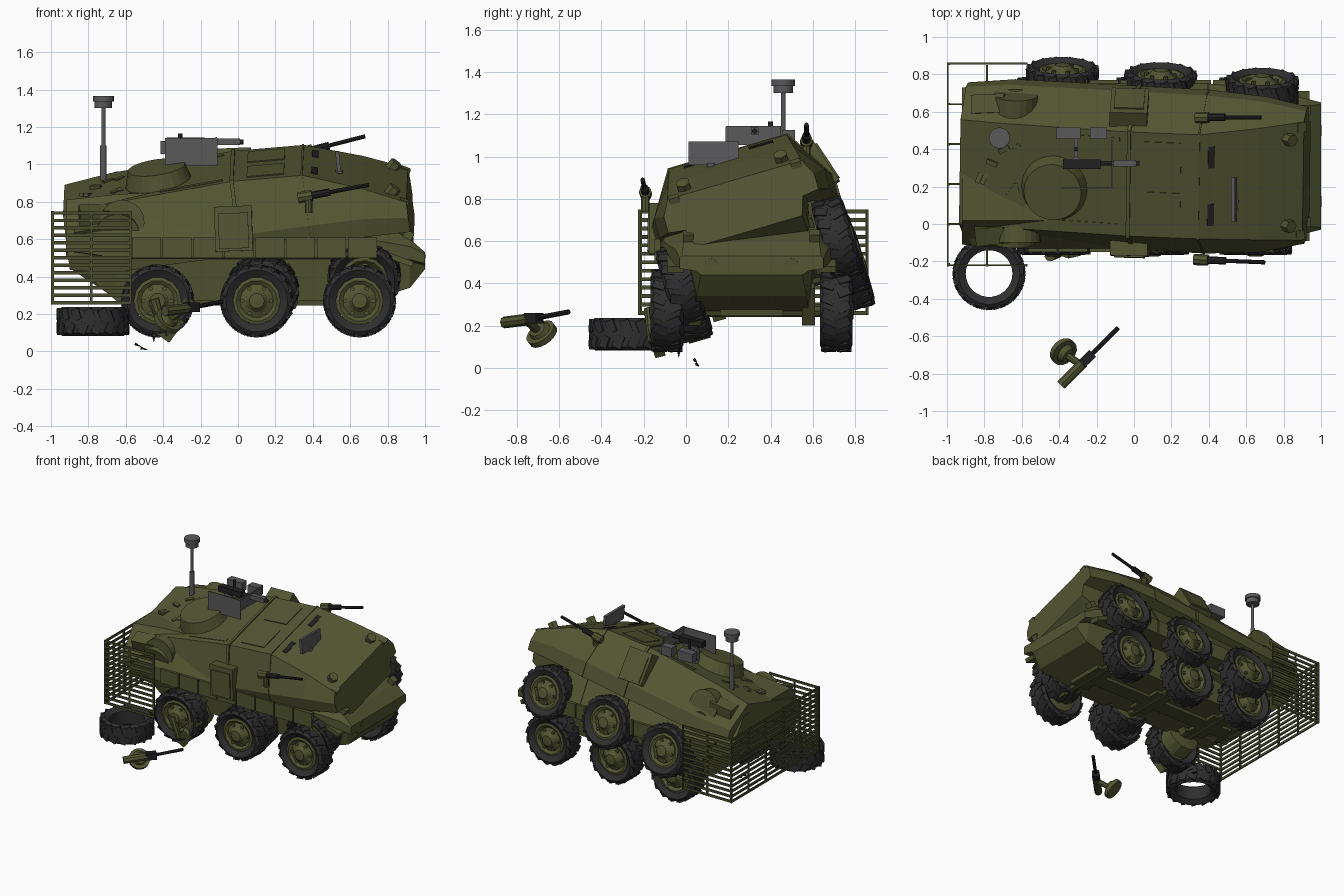
import bpy, bmesh, math, random
from mathutils import Matrix, Vector, Euler

if "Cube" in bpy.data.objects:
    bpy.data.objects.remove(bpy.data.objects["Cube"])

random.seed(4)
I = Matrix.Identity(4)

def material(name, c):
    m = bpy.data.materials.new(name)
    m.diffuse_color = (*c, 1)
    m.use_nodes = True
    m.node_tree.nodes["Principled BSDF"].inputs["Base Color"].default_value = m.diffuse_color
    return m

OLIVE = material("olive paint", (0.085, 0.093, 0.032))
RUBBER = material("tyre rubber", (0.028, 0.028, 0.029))
GREY = material("grey metal", (0.10, 0.10, 0.105))
BLACK = material("gun black", (0.015, 0.015, 0.016))
CAGE = material("dark olive", (0.065, 0.072, 0.025))

class Part:
    """Collects simple solids into one named mesh object."""
    def __init__(self, name, mat, M=I):
        self.name, self.mat, self.M, self.bm = name, mat, M, bmesh.new()

    def box(self, loc, size, rot=(0, 0, 0)):
        m = Matrix.LocRotScale(Vector(loc), Euler(rot), Vector(size))
        bmesh.ops.create_cube(self.bm, size=1, matrix=m)
        return self

    def cyl(self, a, b, r, r2=None, n=12):
        a, b = Vector(a), Vector(b)
        d = b - a
        m = Matrix.Translation((a + b) / 2) @ d.to_track_quat('Z', 'Y').to_matrix().to_4x4()
        bmesh.ops.create_cone(self.bm, cap_ends=True, segments=n, radius1=r,
                              radius2=r if r2 is None else r2, depth=d.length, matrix=m)
        return self

    def loft(self, rings, closed=False):
        vs = [[self.bm.verts.new(p) for p in ring] for ring in rings]
        n = len(vs[0])
        pairs = list(zip(vs, vs[1:])) + ([(vs[-1], vs[0])] if closed else [])
        for p, q in pairs:
            for i in range(n):
                self.bm.faces.new((p[i], p[(i + 1) % n], q[(i + 1) % n], q[i]))
        if not closed:
            self.bm.faces.new(vs[0])
            self.bm.faces.new(vs[-1])
        return self

    def lathe(self, profile, n):
        rings = []
        for k in range(n):
            t = 2 * math.pi * k / n
            rings.append([(r * math.cos(t), y, r * math.sin(t)) for r, y in profile])
        return self.loft(rings, True)

    def done(self, smooth=False):
        bmesh.ops.recalc_face_normals(self.bm, faces=self.bm.faces)
        me = bpy.data.meshes.new(self.name)
        self.bm.to_mesh(me)
        self.bm.free()
        me.materials.append(self.mat)
        ob = bpy.data.objects.new(self.name, me)
        ob.matrix_world = self.M
        bpy.context.collection.objects.link(ob)
        if smooth:
            me.shade_smooth()
            me.set_sharp_from_angle(angle=math.radians(35))
        return ob

# Hull stations: x, bottom half width, bottom z, belt half width, belt low z, belt top z, roof half width, roof z
STATIONS = [(-0.92, .27, .50, .42, .54, .62, .29, .81), (-0.65, .27, .27, .44, .50, .61, .29, .84),
            (0.02, .27, .27, .44, .50, .61, .29, .87), (0.40, .27, .27, .44, .50, .61, .29, .85),
            (0.70, .27, .27, .42, .50, .60, .31, .72), (0.92, .26, .34, .36, .49, .56, .32, .60),
            (1.00, .24, .44, .34, .47, .52, .33, .53)]
# The rolled hull ends in a blunter nose
BLUNT = [(-0.90,) + STATIONS[0][1:]] + STATIONS[1:4] + [
    (0.70, .27, .27, .42, .50, .60, .31, .74), (0.93, .26, .38, .37, .48, .56, .33, .635)]

def section(s, grow=0, x=None):
    _, bw, bz, mw, m1, m2, rw, rz = s
    half = [(bw, bz), (bw + .03, m1 - .01), (mw + grow, m1), (mw + grow, m2), (rw + grow, rz + grow)]
    pts = half + [(-y, z) for y, z in reversed(half)]
    return [(s[0] if x is None else x, y, z) for y, z in pts]

TYRE = [(.125, -.05), (.165, -.077), (.186, -.062), (.193, 0), (.186, .062), (.165, .077), (.125, .05)]

def tyre(name, M):
    p = Part(name, RUBBER, M).lathe(TYRE, 30)
    for k in range(16):                      # shallow slanted tread lugs on alternating sides
        for s in (-1, 1):
            t = 2 * math.pi * (k + .25 * s) / 16
            p.box((.183 * math.cos(t), .036 * s, .183 * math.sin(t)), (.022, .06, .045), (s * .4, -t, 0))
    p.done(True)

def hub(name, M, s):
    p = Part(name, OLIVE, M)
    p.lathe([(.0005, .05 * s), (.0005, .085 * s), (.04, .082 * s), (.06, .06 * s), (.09, .045 * s),
             (.11, .06 * s), (.127, .055 * s), (.127, -.05 * s), (.06, -.06 * s), (.0005, -.06 * s)], 14)
    for k in range(6):                       # wheel nuts
        t = k * math.pi / 3
        c = (.075 * math.cos(t), .075 * math.sin(t))
        p.cyl((c[0], .03 * s, c[1]), (c[0], .066 * s, c[1]), .012, n=6)
    p.done()

def vehicle(tag, M, track, wrecked):
    Part(tag + "_hull", OLIVE, M).loft([section(s) for s in (BLUNT if wrecked else STATIONS)]).done()
    trim = Part(tag + "_hull_fittings", OLIVE, M)
    trim.loft([section(STATIONS[2], .008, x) for x in (.01, .03)])
    trim.loft([section(STATIONS[3], .005, x) for x in (.39, .40)])
    for s in (-1, 1):
        if not wrecked:
            for k in range(8):               # belt lockers
                trim.box((-.49 + k * .165, s * .445, .555), (.155, .03, .11))
            trim.box((.84, s * .36, .50), (.20, .08, .03), (0, .35, 0))      # front mudguards
            trim.cyl((.95, s * .19, .49), (1.0, s * .19, .485), .035, n=6)   # lamps
        else:
            trim.cyl((.82, s * .24, .64), (.88, s * .24, .70), .035, n=6)
        trim.cyl((-.62, s * .30, .69), (-.62, s * .41, .69), .12, n=20)      # round side covers
        trim.box((-.76, s * .36, .73), (.18, .10, .08), (s * -.4, 0, .1))
        trim.box((.91, s * .30, .62), (.05, .05, .05), (0, .5, 0))
        trim.box((-.2, s * .24, .858), (.34, .03, .012), (0, -.04, 0))
        trim.box((.2, s * .14, .86), (.2, .2, .012), (0, .05, 0))            # crew hatches
        for k in range(3):                   # roof clutter
            trim.box((random.uniform(-.88, -.55), s * random.uniform(.05, .24), .838),
                     (.06, .025, .02), (0, 0, random.uniform(0, 3)))
    trim.done()
    run = Part(tag + "_axles", CAGE, M)
    run.box((0, 0, .265), (1.2, .12, .04))
    for x in (-.43, .1, .65):
        run.cyl((x, -track, .27), (x, track, .27), .03, n=8).box((x, 0, .28), (.14, .3, .07))
        for s in (-1, 1):
            run.box((x + .08, s * .27, .3), (.05, .06, .2), (0, .5, 0))
            W = M @ Matrix.Translation((x, s * track, .27))
            hub(tag + "_wheel_hub", W, s)
            if not (wrecked and s < 0 and x < 0):
                tyre(tag + "_tyre", W)
    run.done()

# Standing vehicle, and the wrecked one rolled over it
UP = Matrix.Translation((0, .31, 0))
ex = Vector((1.1, -.06, .15)).normalized()
ey = Vector((.01, .96, .28))
ey = (ey - ex * ey.dot(ex)).normalized()
R = Matrix((ex, ey, ex.cross(ey))).transposed().to_4x4()
TILT = Matrix.Translation((.68, .345, .505)) @ R @ Matrix.Translation((-.65, 0, -.27))
vehicle("standing", UP, .40, False)
vehicle("rolled", TILT, .385, True)

# Side stowage boxes and low turret on the rolled hull
p = Part("stowage_boxes", OLIVE, TILT)
for s, y, z in ((-1, .42, .645), (1, .385, .73)):
    p.box((0, s * y, z), (.20, .09, .24), (s * .3, .1, 0))
    p.box((0, s * (y + .04), z), (.16, .03, .19), (s * .3, .1, 0))
p.done()
Part("low_turret", OLIVE, TILT).cyl((-.38, -.05, .83), (-.38, -.05, .935), .185, .155, n=24).done()

# Remote gun station with its shield
p = Part("gun_shield", GREY)
p.box((-.25, .19, 1.065), (.28, .008, .15)).box((-.115, .32, 1.10), (.008, .26, .09))
p.box((-.35, .485, 1.09), (.13, .06, .07)).box((-.19, .485, 1.09), (.09, .06, .07))
p.box((-.31, .40, 1.07), (.02, .14, .02)).cyl((-.31, .33, .9), (-.31, .33, 1.1), .03)
p.box((-.05, .325, 1.12), (.12, .035, .035))
p.done()
p = Part("station_gun", BLACK)
p.box((-.28, .32, 1.12), (.20, .05, .045)).cyl((-.2, .325, 1.12), (.03, .325, 1.12), .013)
p.cyl((-.31, .40, 1.1), (-.31, .40, 1.165), .012)
p.done()

# Sensor mast
p = Part("sensor_mast", GREY)
p.cyl((-.72, .46, .82), (-.72, .46, 1.10), .017).cyl((-.72, .46, 1.1), (-.72, .46, 1.31), .011)
p.cyl((-.72, .46, 1.30), (-.72, .46, 1.335), .047, n=20).cyl((-.72, .46, 1.335), (-.72, .46, 1.365), .056, n=20)
p.done()

# Raised window armour plate and vision slots
Part("window_plate", GREY).box((.535, .13, 1.015), (.02, .235, .11), (0, -.1, 0)).cyl(
    (.545, .12, .85), (.54, .12, .97), .02).done()
p = Part("vision_slots", BLACK, TILT)
for y in (-.16, .16):
    p.box((.46, y, .828), (.035, .12, .009), (0, .36, 0))
p.done()

def gun(name, tail, tip):
    a, b = Vector(tail), Vector(tip)
    d = b - a
    Part(name + "_barrel", BLACK).cyl(a + d * .3, b, .011, n=8).cyl(a + d * .05, a + d * .45, .02, n=8).done()
    Part(name + "_mount", OLIVE).cyl(a, a + d * .2, .03, n=8).cyl(
        a + d * .15, a + d * .15 + Vector((0, 0, -.09)), .02, n=8).done()

gun("left_gun", (.33, .57, 1.06), (.68, .57, 1.15))
gun("right_gun", (.32, -.19, .82), (.70, -.205, .89))

# Slat cage round the rear
p = Part("slat_cage", CAGE)
for k in range(13):
    z = .26 + k * .04
    for y in (-.22, .858):
        p.box((-.785, y, z), (.43, .009, .018))
    p.box((-.995, .32, z), (.009, 1.08, .018))
for y in (-.22, .858):
    for x in (-.995, -.785, -.575):
        p.box((x, y, .5), (.012, .012, .5))
for k in range(6):
    p.box((-.99, -.215 + k * .214, .5), (.012, .012, .5))
for y in (0, .213, .427, .64):
    p.box((-.94, y, .62), (.11, .01, .012))
for y in (-.17, .80):
    p.box((-.785, y, .62), (.01, .1, .012))
p.done()

# Torn-off tyre lying flat
tyre("loose_tyre", Matrix.Translation((-.775, -.265, .16)) @ Matrix.Rotation(math.pi / 2, 4, 'X'))

# Torn-off gun with its round mount on the ground
p = Part("loose_gun_body", OLIVE).cyl((-.39, -.86, .215), (-.27, -.74, .23), .028, n=8)
p.cyl((-.385, -.675, .15), (-.37, -.69, .17), .076, n=16).cyl((-.37, -.69, .17), (-.35, -.705, .185), .055, .04, n=16)
p.cyl((-.36, -.70, .175), (-.29, -.75, .22), .02, n=8)
p.done()
Part("loose_gun_barrel", BLACK).cyl((-.27, -.74, .23), (-.085, -.555, .265), .012, n=8).box(
    (-.25, -.72, .235), (.08, .05, .05), (0, 0, .78)).done()

# Broken suspension arm and shards under the rear wheel
Part("broken_suspension", OLIVE).box((-.36, -.14, .13), (.08, .05, .14), (.3, .6, .2)).box(
    (-.31, -.12, .22), (.05, .05, .18), (.2, .8, 0)).cyl((-.45, -.17, .28), (-.40, -.16, .12), .03, .02, n=8).done()
p = Part("shards", BLACK)
p.cyl((-.55, .04, .04), (-.52, .05, .025), .008, .002, n=5).cyl((-.52, .05, .018), (-.485, .06, .008), .008, .002, n=5)
p.cyl((-.45, -.03, .12), (-.45, -.035, .05), .02, .001, n=5)
p.done()
